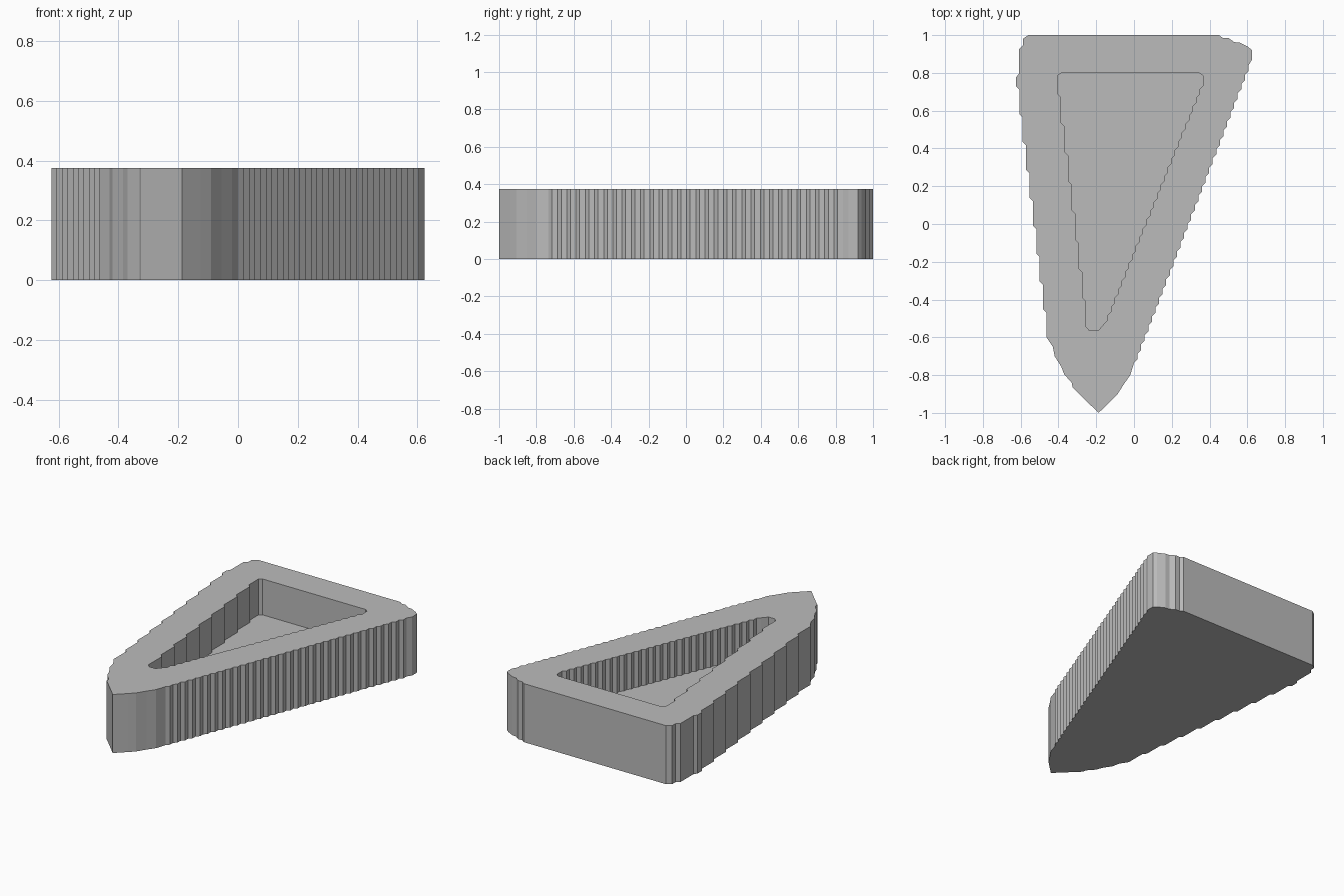
import bpy
import bmesh
from mathutils import Vector

if "Cube" in bpy.data.objects:
    bpy.data.objects.remove(bpy.data.objects["Cube"], do_unlink=True)

HEIGHT, FLOOR, NOTCH = 0.375, 0.145, 0.019

grey = bpy.data.materials.new("plain grey")
grey.use_nodes = True
color = (0.5, 0.5, 0.5, 1)
grey.diffuse_color = color
grey.node_tree.nodes["Principled BSDF"].inputs["Base Color"].default_value = color


def stair(start, end, steps):
    """Edge of equal steps: a straight run in y, then a short diagonal notch."""
    a, b = Vector(start), Vector(end)
    step = (b - a) / steps
    notch = NOTCH if step.y > 0 else -NOTCH
    points = []
    for i in range(steps):
        p = a + step * i
        points += [(p.x, p.y), (p.x, p.y + step.y - notch)]
    return points + [tuple(b)]


# Outer outline, clockwise from the back left corner
outer = [(-0.56, 1), (0.45, 1), (0.47, 0.985), (0.5, 0.985), (0.53, 0.963),
         (0.56, 0.96), (0.605, 0.937), (0.625, 0.92), (0.625, 0.87)]
outer += stair((0.606, 0.84), (0, -0.735), 32)
outer += [(-0.02, -0.8), (-0.055, -0.85), (-0.09, -0.905), (-0.125, -0.94),
          (-0.188, -1), (-0.325, -0.865), (-0.33, -0.84), (-0.37, -0.795),
          (-0.385, -0.755), (-0.42, -0.7), (-0.43, -0.65)]
outer += stair((-0.463, -0.6), (-0.625, 0.73), 9)
outer += [(-0.625, 0.775), (-0.61, 0.795), (-0.61, 0.925), (-0.588, 0.945),
          (-0.588, 0.98)]

# Recess outline, clockwise
inner = [(-0.385, 0.8), (0.345, 0.8), (0.365, 0.785)]
inner += stair((0.365, 0.76), (-0.16, -0.53), 28)
inner += [(-0.19, -0.565), (-0.235, -0.565)]
inner += stair((-0.253, -0.545), (-0.405, 0.69), 8)
inner += [(-0.405, 0.785)]

bm = bmesh.new()


def ring(outline, z):
    return [bm.verts.new((x, y, z)) for x, y in outline]


def wall(low, high):
    for i in range(len(low)):
        j = (i + 1) % len(low)
        bm.faces.new((low[i], low[j], high[j], high[i]))


def loop_edges(verts):
    return [bm.edges.get((v, verts[(i + 1) % len(verts)])) for i, v in enumerate(verts)]


# Outer wall and base
base, outer_top = ring(outer, 0), ring(outer, HEIGHT)
wall(base, outer_top)
bm.faces.new(base)

# Recess wall and floor
floor, inner_top = ring(inner, FLOOR), ring(inner, HEIGHT)
wall(floor, inner_top)
bm.faces.new(floor)

# Flat rim between the two outlines
bmesh.ops.triangle_fill(bm, edges=loop_edges(outer_top) + loop_edges(inner_top),
                        use_beauty=True)
bmesh.ops.recalc_face_normals(bm, faces=bm.faces)

mesh = bpy.data.meshes.new("triangular_tray")
bm.to_mesh(mesh)
bm.free()
mesh.materials.append(grey)
tray = bpy.data.objects.new("triangular_tray", mesh)
bpy.context.collection.objects.link(tray)
